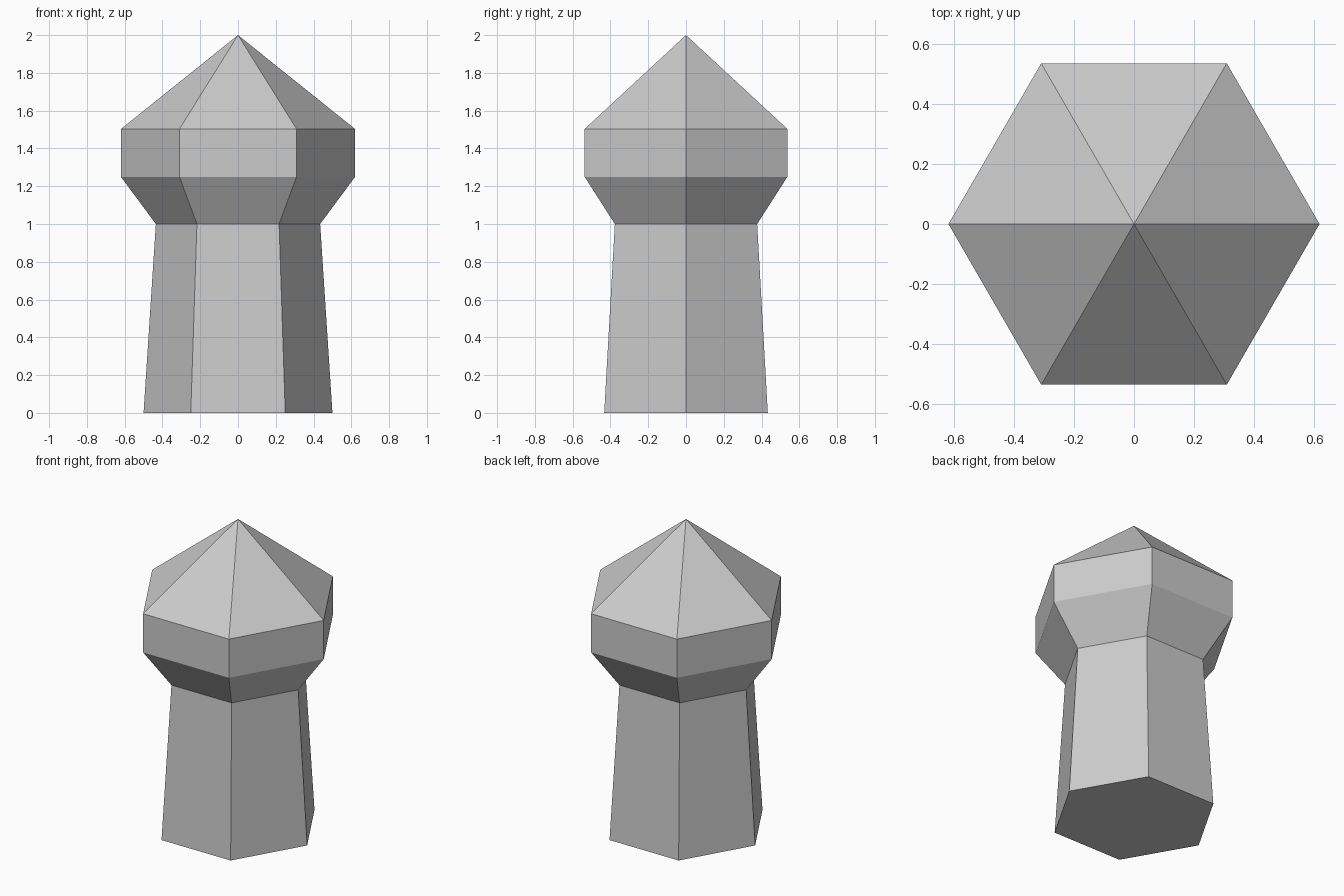
import bpy
import bmesh
from math import cos, sin, tau

SIDES = 6

cube = bpy.data.objects.get("Cube")
if cube:
    bpy.data.objects.remove(cube, do_unlink=True)

# Single stone colour
stone = bpy.data.materials.new("light grey stone")
stone.use_nodes = True
colour = (0.6, 0.6, 0.6, 1)
stone.diffuse_color = colour
stone.node_tree.nodes["Principled BSDF"].inputs["Base Color"].default_value = colour


def hex_part(name, profile, floor=False):
    """Six-sided shell through (radius, height) rings; radius 0 is an apex."""
    bm = bmesh.new()
    rings = []
    for r, z in profile:
        if r == 0:
            rings.append([bm.verts.new((0, 0, z))] * SIDES)
        else:
            rings.append([bm.verts.new((r * cos(tau * i / SIDES), r * sin(tau * i / SIDES), z))
                          for i in range(SIDES)])
    for low, high in zip(rings, rings[1:]):
        for i in range(SIDES):
            j = (i + 1) % SIDES
            corners = [low[i], low[j], high[j], high[i]]
            bm.faces.new(list(dict.fromkeys(corners)))
    if floor:
        bm.faces.new(rings[0][::-1])
    mesh = bpy.data.meshes.new(name)
    bm.to_mesh(mesh)
    bm.free()
    mesh.materials.append(stone)
    obj = bpy.data.objects.new(name, mesh)
    bpy.context.collection.objects.link(obj)
    return obj


# Tapered shaft, flared upper storey and pointed roof meet edge to edge
NECK = (0.435, 1.0)
EAVES = (0.62, 1.503)
hex_part("tower_shaft", [(0.5, 0), NECK], floor=True)
hex_part("upper_storey", [NECK, (0.62, 1.25), EAVES])
hex_part("pointed_roof", [EAVES, (0, 2)])
